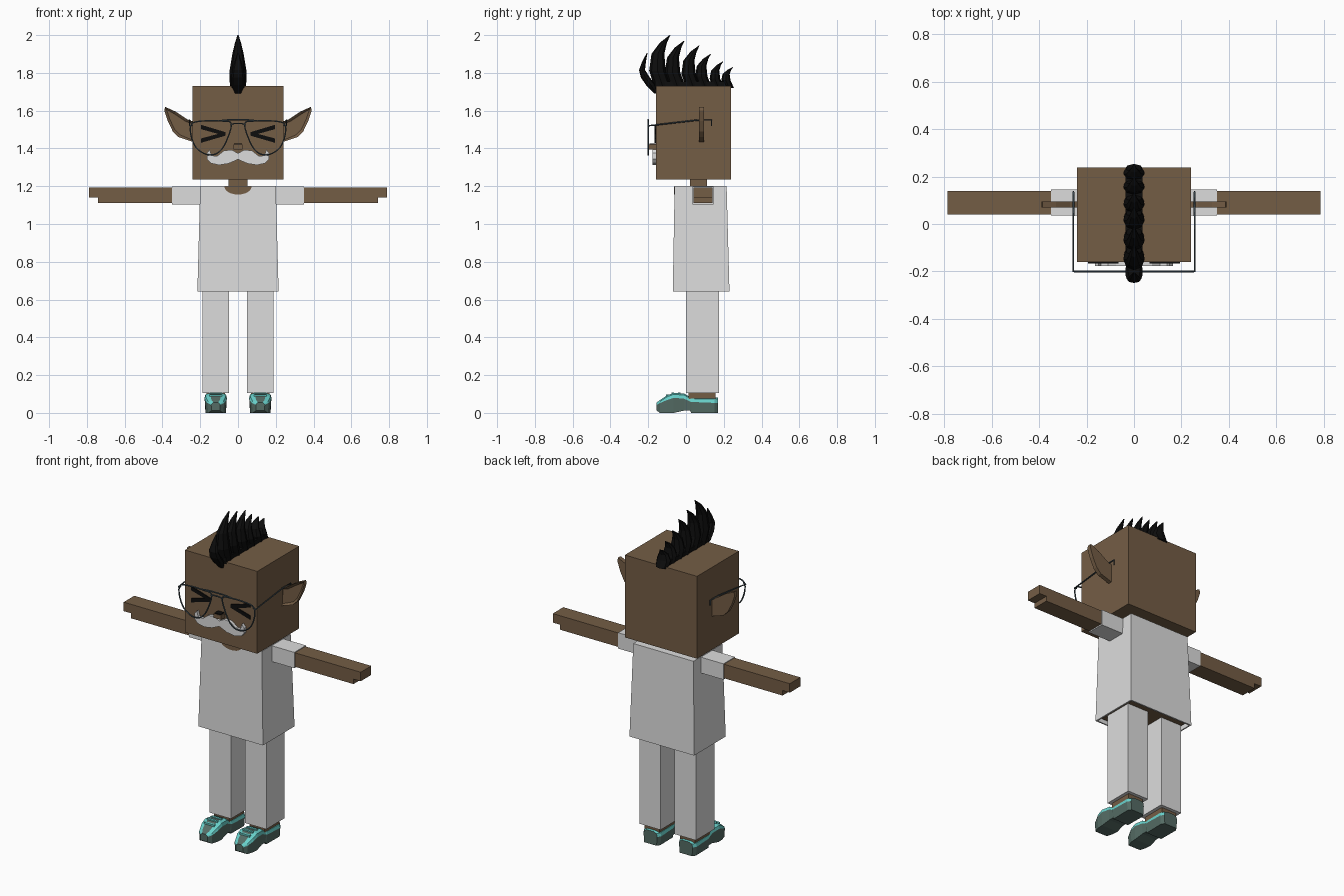
import bpy, bmesh, math
from mathutils import Vector

cube = bpy.data.objects.get("Cube")
if cube:
    bpy.data.objects.remove(cube, do_unlink=True)


def material(name, rgb):
    m = bpy.data.materials.new(name)
    m.use_nodes = True
    m.diffuse_color = (*rgb, 1)
    node = m.node_tree.nodes["Principled BSDF"]
    node.inputs["Base Color"].default_value = (*rgb, 1)
    node.inputs["Roughness"].default_value = 0.8
    return m


skin = material("brown skin", (0.175, 0.11, 0.06))
cloth = material("off white cloth", (0.72, 0.72, 0.72))
black = material("black", (0.004, 0.004, 0.004))
wire = material("slate wire", (0.05, 0.075, 0.09))
teal = material("teal", (0.14, 0.64, 0.6))
sole = material("grey green", (0.09, 0.15, 0.13))


def finish(name, bm, *mats):
    bmesh.ops.recalc_face_normals(bm, faces=bm.faces)
    mesh = bpy.data.meshes.new(name)
    bm.to_mesh(mesh)
    bm.free()
    for m in mats:
        mesh.materials.append(m)
    obj = bpy.data.objects.new(name, mesh)
    bpy.context.collection.objects.link(obj)
    return obj


def loft(rings, cap=True):
    """Skin closed rings of points; returns the bmesh and its side faces."""
    bm = bmesh.new()
    loops = [[bm.verts.new(p) for p in ring] for ring in rings]
    n = len(loops[0])
    sides = [[bm.faces.new((a[j], a[(j + 1) % n], b[(j + 1) % n], b[j])) for j in range(n)]
             for a, b in zip(loops, loops[1:])]
    if cap:
        bm.faces.new(loops[0])
    bm.faces.new(loops[-1])
    return bm, sides


def rect(x, y, z):
    return [(x[0], y[0], z), (x[1], y[0], z), (x[1], y[1], z), (x[0], y[1], z)]


def box(name, x, y, z, mat):
    return finish(name, loft([rect(x, y, z[0]), rect(x, y, z[1])])[0], mat)


def plate(name, outline, y0, y1, mat):
    """Extrude an outline in x and z from y0 to y1 (front last)."""
    return finish(name, loft([[(x, y, z) for x, z in outline] for y in (y0, y1)])[0], mat)


def span(s, a, b):
    return tuple(sorted((s * a, s * b)))


def tube(name, points, closed=False):
    curve = bpy.data.curves.new(name, "CURVE")
    curve.dimensions = "3D"
    curve.bevel_depth = 0.004
    curve.bevel_resolution = 1
    curve.use_fill_caps = True
    spline = curve.splines.new("POLY")
    spline.points.add(len(points) - 1)
    for p, co in zip(spline.points, points):
        p.co = (*co, 1)
    spline.use_cyclic_u = closed
    curve.materials.append(wire)
    obj = bpy.data.objects.new(name, curve)
    bpy.context.collection.objects.link(obj)
    bpy.ops.object.select_all(action="DESELECT")
    obj.select_set(True)
    bpy.context.view_layer.objects.active = obj
    bpy.ops.object.convert(target="MESH")


def smooth_path(points, steps=4):
    """Closed Catmull-Rom path through the points."""
    n, out = len(points), []
    pts = [Vector(p) for p in points]
    for i in range(n):
        a, b, c, d = (pts[(i + k) % n] for k in (-1, 0, 1, 2))
        for j in range(steps):
            t = j / steps
            out.append(0.5 * (2 * b + (c - a) * t + (2 * a - 5 * b + 4 * c - d) * t ** 2
                              + (3 * b - a - 3 * c + d) * t ** 3))
    return out


# Head, neck and body
box("head", (-0.24, 0.24), (-0.16, 0.238), (1.235, 1.73), skin)
box("neck", (-0.05, 0.05), (0.02, 0.11), (1.14, 1.24), skin)
box("hips", (-0.19, 0.19), (-0.045, 0.205), (0.655, 0.8), skin)

# Shirt, open at the hem
bm, _ = loft([rect((-0.215, 0.215), (-0.07, 0.23), 0.643),
              rect((-0.2, 0.2), (-0.06, 0.215), 1.2)], cap=False)
shirt = finish("shirt", bm, cloth)
mod = shirt.modifiers.new("cloth thickness", "SOLIDIFY")
mod.thickness = 0.012
mod.offset = -1

# Round neckline showing skin
arc = [(0.072 * math.cos(a), 1.198 + 0.042 * math.sin(a))
       for a in (math.pi + math.pi * i / 12 for i in range(13))]
plate("neckline", arc, -0.057, -0.064, skin)

# Face: nose and moustache
box("nose", (-0.025, 0.025), (-0.197, -0.16), (1.395, 1.42), skin)
box("nose_top", (-0.02, 0.02), (-0.194, -0.16), (1.42, 1.425), black)
half = [(0, 1.375), (0.035, 1.393), (0.075, 1.388), (0.11, 1.36), (0.14, 1.362), (0.15, 1.395),
        (0.165, 1.375), (0.165, 1.345), (0.145, 1.322), (0.1, 1.312), (0.05, 1.32), (0, 1.342)]
plate("moustache", half + [(-x, z) for x, z in half[-2:0:-1]], -0.158, -0.178, cloth)

ear = [(0.23, 1.54), (0.27, 1.555), (0.33, 1.595), (0.386, 1.62), (0.39, 1.6),
       (0.372, 1.545), (0.345, 1.49), (0.315, 1.46), (0.23, 1.432)]
lens = [(0.035, 1.53), (0.09, 1.545), (0.19, 1.545), (0.245, 1.53), (0.25, 1.475),
        (0.222, 1.405), (0.165, 1.368), (0.11, 1.375), (0.068, 1.425)]
eye = [(0.195, 1.525), (0.065, 1.486), (0.065, 1.468), (0.195, 1.43),
       (0.195, 1.453), (0.105, 1.477), (0.195, 1.502)]
# Shoe stations: y, half width, bottom, colour split, top
stations = [(-0.155, 0.024, 0.012, 0.042, 0.055), (-0.138, 0.044, 0, 0.052, 0.068),
            (-0.1, 0.057, 0, 0.068, 0.093), (-0.065, 0.059, 0, 0.08, 0.106),
            (-0.01, 0.053, 0.012, 0.075, 0.102), (0.022, 0.053, 0.012, 0.06, 0.085),
            (0.028, 0.056, 0, 0.058, 0.083), (0.15, 0.058, 0, 0.053, 0.082),
            (0.17, 0.045, 0, 0.053, 0.08)]

for s, side in ((1, "left"), (-1, "right")):
    # Arm with a sleeve and a stepped hand
    box(side + "_sleeve", span(s, 0.19, 0.35), (0.035, 0.145), (1.103, 1.198), cloth)
    box(side + "_arm", span(s, 0.34, 0.74), (0.04, 0.14), (1.11, 1.194), skin)
    box(side + "_hand", span(s, 0.735, 0.788), (0.04, 0.14), (1.14, 1.194), skin)

    # Trouser leg and ankle
    box(side + "_trouser_leg", span(s, 0.047, 0.188), (0, 0.175), (0.105, 0.66), cloth)
    box(side + "_ankle", span(s, 0.068, 0.168), (0.012, 0.155), (0.07, 0.12), skin)

    # Eye squeezed into a chevron
    plate(side + "_eye", [(s * x, z) for x, z in eye], -0.159, -0.166, black)

    # Pointed ear with a sunken middle
    bm, _ = loft([[(s * x, y, z) for x, z in ear] for y in (0.095, 0.07)])
    bm.faces.ensure_lookup_table()
    bmesh.ops.recalc_face_normals(bm, faces=bm.faces)
    bmesh.ops.inset_region(bm, faces=[bm.faces[-1]], thickness=0.014, depth=-0.012)
    finish(side + "_ear", bm, skin)

    # Glasses: rim and temple
    tube(side + "_rim", smooth_path([(s * x, -0.2, z) for x, z in lens]), closed=True)
    tube(side + "_temple", [(s * 0.24, -0.2, 1.525), (s * 0.256, -0.2, 1.52),
                            (s * 0.256, 0.06, 1.55), (s * 0.256, 0.135, 1.55),
                            (s * 0.256, 0.135, 1.52)])

    # Shoe: dark sole and vamp, teal upper
    cx, rings = s * 0.118, []
    for y, w, z0, split, top in stations:
        prof = [(0.92, z0), (1, split), (0.92, top - 0.008), (0.5, top)]
        rings.append([(cx - w * k, y, z) for k, z in prof]
                     + [(cx + w * k, y, z) for k, z in reversed(prof)])
    bm, faces = loft(rings)
    for f in bm.faces:
        f.material_index = 1
    for i, ring in enumerate(faces):
        for j in (1, 2, 3, 4, 5):
            ring[j].material_index = 1 if j == 3 and i < 4 else 0
    finish(side + "_shoe", bm, teal, sole)
    for y, z in ((-0.1, 0.095), (-0.07, 0.106), (-0.035, 0.106)):
        box(side + "_lace", (cx - 0.034, cx + 0.034), (y - 0.007, y + 0.007), (z - 0.012, z + 0.003), teal)

# Glasses bridge and brow bar
tube("glasses_bridge", [(-0.04, -0.2, 1.525), (-0.02, -0.2, 1.532), (0.02, -0.2, 1.532), (0.04, -0.2, 1.525)])
tube("glasses_brow_bar", [(-0.1, -0.2, 1.547), (-0.05, -0.2, 1.552), (0.05, -0.2, 1.552), (0.1, -0.2, 1.547)])


# Mohawk: a row of curved spikes getting shorter to the back
def spike(name, path):
    """Path of y, z, half width and half depth."""
    rings = [[(w * math.cos(a), y + d * math.sin(a), z)
              for a in (math.tau * i / 8 for i in range(8))] for y, z, w, d in path]
    finish(name, loft(rings)[0], black)


for i, (y, z) in enumerate([(-0.085, 2.0), (-0.01, 1.97), (0.07, 1.945),
                            (0.13, 1.9), (0.195, 1.86), (0.248, 1.83)]):
    h = z - 1.73
    k = 0.3 + 0.7 * h / 0.27
    spike(f"hair_spike_{i + 1}", [(y - 0.035 * k, 1.72, 0.04, 0.046 * k),
                                  (y - 0.066 * k, 1.73 + 0.3 * h, 0.045, 0.044 * k),
                                  (y - 0.064 * k, 1.73 + 0.63 * h, 0.03, 0.034 * k),
                                  (y - 0.035 * k, 1.73 + 0.85 * h, 0.016, 0.019 * k),
                                  (y, z, 0.003, 0.002)])
spike("hair_front_curl", [(-0.158, 1.69, 0.015, 0.008), (-0.185, 1.735, 0.036, 0.026),
                          (-0.215, 1.775, 0.036, 0.024), (-0.233, 1.815, 0.03, 0.016),
                          (-0.222, 1.86, 0.018, 0.01), (-0.206, 1.905, 0.003, 0.002)])
box("hair_base", (-0.035, 0.035), (-0.165, 0.225), (1.72, 1.755), black)
